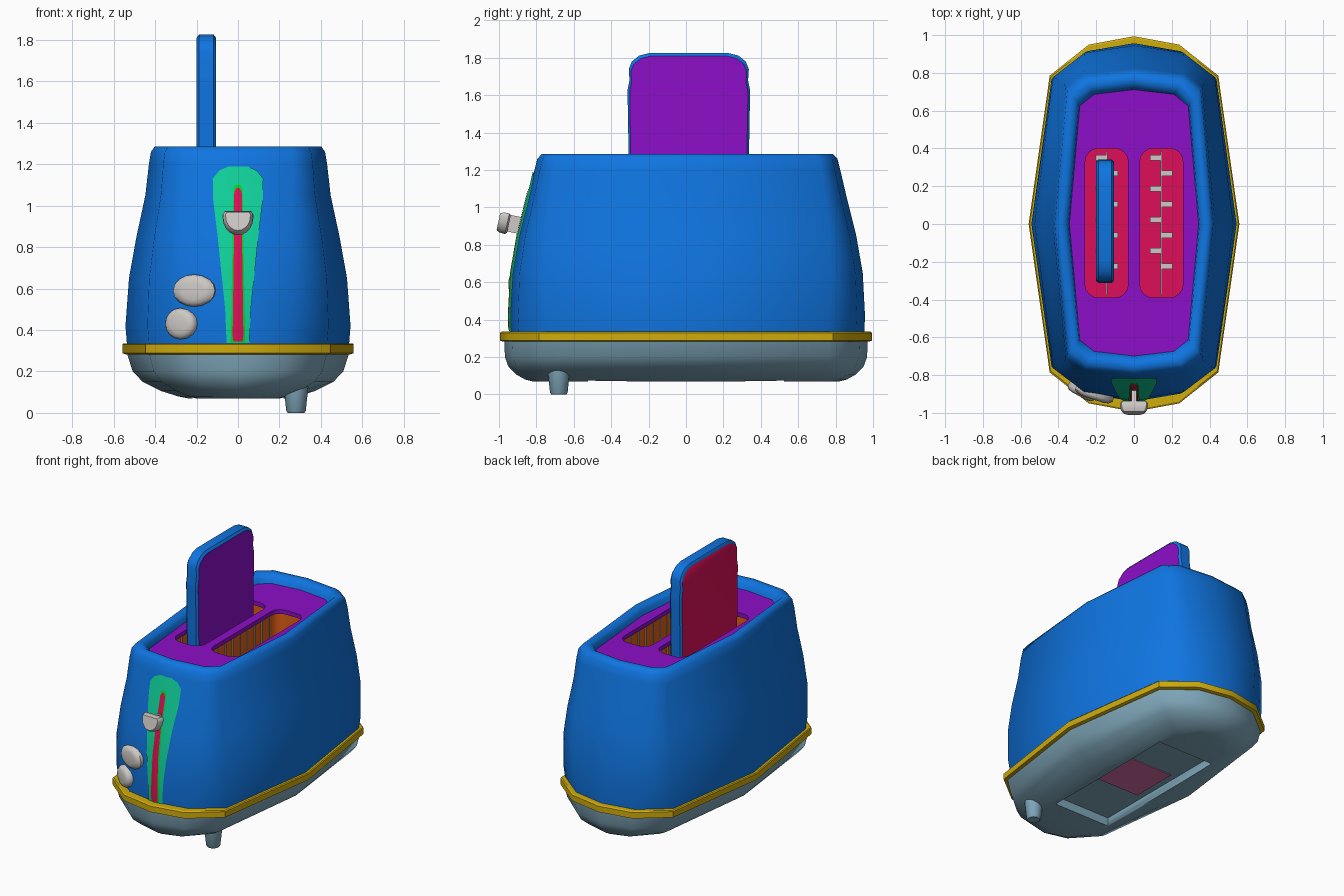
import bpy, bmesh, math
from mathutils import Matrix, Vector

if "Cube" in bpy.data.objects:
    bpy.data.objects.remove(bpy.data.objects["Cube"])


def material(name, r, g, b):
    lin = [((c / 255 + 0.055) / 1.055) ** 2.4 if c > 10 else c / 3294 for c in (r, g, b)] + [1]
    m = bpy.data.materials.new(name)
    m.use_nodes = True
    m.diffuse_color = lin
    m.node_tree.nodes["Principled BSDF"].inputs["Base Color"].default_value = lin
    return m


blue = material("blue", 15, 117, 225)
purple = material("purple", 140, 14, 200)
yellow = material("yellow", 208, 172, 12)
slate = material("grey_blue", 127, 167, 186)
teal = material("teal", 16, 210, 155)
green = material("green", 10, 210, 25)
crimson = material("crimson", 222, 15, 88)
silver = material("silver", 205, 201, 197)
orange = material("orange", 225, 95, 20)
pink = material("pink", 215, 110, 165)


def finish(name, bm, mats, angle=35, rule=None, flip=False):
    bmesh.ops.recalc_face_normals(bm, faces=bm.faces)
    if flip:
        bmesh.ops.reverse_faces(bm, faces=bm.faces)
    if rule:
        bm.normal_update()
        for f in bm.faces:
            f.material_index = rule(f)
    me = bpy.data.meshes.new(name)
    bm.to_mesh(me)
    bm.free()
    ob = bpy.data.objects.new(name, me)
    bpy.context.collection.objects.link(ob)
    for m in mats:
        me.materials.append(m)
    bpy.ops.object.select_all(action="DESELECT")
    bpy.context.view_layer.objects.active = ob
    ob.select_set(True)
    bpy.ops.object.shade_smooth_by_angle(angle=math.radians(angle))
    return ob


def loft(rings, start=True, end=True, closed=True):
    """Skin a list of equally long point rings."""
    bm = bmesh.new()
    rows = [[bm.verts.new(p) for p in r] for r in rings]
    n = len(rows[0])
    for a, b in zip(rows, rows[1:]):
        for i in range(n if closed else n - 1):
            j = (i + 1) % n
            bm.faces.new((a[i], a[j], b[j], b[i]))
    if start:
        bm.faces.new(rows[0])
    if end:
        bm.faces.new(rows[-1])
    return bm


def box(name, size, loc, mat, rot=0):
    bm = bmesh.new()
    mtx = Matrix.Translation(loc) @ Matrix.Rotation(rot, 4, "X") @ Matrix.Diagonal((*size, 1))
    bmesh.ops.create_cube(bm, size=1, matrix=mtx)
    return finish(name, bm, [mat])


# Plan outline: one quadrant, wide at the base and boxier at the rim
LOW = ((0, 1), (.43, .955), (.8, .79), (1, 0))
HIGH = ((0, 1), (.62, .965), (.84, .88), (1, 0))


def quadrant(X, Y, t):
    return [(X * (a[0] + (b[0] - a[0]) * t), Y * (a[1] + (b[1] - a[1]) * t)) for a, b in zip(LOW, HIGH)]


def ring(z, X, Y, t=0, front=1):
    q = quadrant(X, Y, t)
    pts = q + [(x, -y * front) for x, y in q[2::-1]]
    pts += [(-x, -y * front) for x, y in q[1:]] + [(-x, y) for x, y in q[2:0:-1]]
    return [(x, y, z) for x, y in pts]


# Body shell with rolled-in rim
FRONT = .982
SHELL = [(.32, .535, .953), (.42, .543, .957), (.65, .526, .945), (.85, .49, .91),
         (1.05, .447, .86), (1.2, .43, .825), (1.26, .42, .81)]
RIM = [(1.285, .402, .785), (1.285, .372, .75), (1.262, .347, .72), (1.2, .338, .705)]


def blend(z):
    return min(1, max(0, (z - .32) / .9))


finish("body_shell", loft([ring(z, x, y, blend(z), FRONT) for z, x, y in SHELL + RIM], False, False),
       [blue], 65)

# Trim band
finish("trim_band", loft([ring(.282, .54, .975), ring(.288, .558, .994), ring(.33, .558, .994),
                          ring(.336, .552, .985), ring(.336, .5, .92)]), [yellow], 30)

# Base tray with a recess underneath
base = finish("base_tray", loft([ring(.29, .537, .972), ring(.2, .508, .968), ring(.15, .46, .95),
                                 ring(.105, .37, .905), ring(.08, .29, .86), ring(.07, .24, .82)]),
              [slate], 60)
cutter = box("recess_cutter", (.44, 1.05, .12), (0, 0, .07), slate)
cut = base.modifiers.new("recess", "BOOLEAN")
cut.operation, cut.object, cut.solver = "DIFFERENCE", cutter, "EXACT"
bpy.context.view_layer.objects.active = base
bpy.ops.object.modifier_apply(modifier="recess")
bpy.data.objects.remove(cutter)
box("underside_hatch", (.34, .34, .008), (0, 0, .128), pink)

# Single foot
finish("foot", loft([[(.28 + r * math.cos(a * math.tau / 16), -.68 + r * math.sin(a * math.tau / 16), z)
                      for a in range(16)] for r, z in ((.04, 0), (.047, .01), (.06, .13))]), [slate])


# Slotted top plate
def slot(side, grow=0):
    pts, r = [], .07
    for k in range(20):
        c = k // 5
        sx, sy = (1, 1, -1, -1)[c] if c % 2 == 0 else (-1 if c == 1 else 1), (1 if c < 2 else -1)
        a = math.pi / 2 * (c + (k % 5) / 4)
        pts.append((side * .145 + sx * (.114 + grow - r) + r * math.cos(a),
                    .005 + sy * (.395 + grow - r) + r * math.sin(a)))
    return pts


curve = bpy.data.curves.new("top_plate", "CURVE")
curve.dimensions, curve.fill_mode, curve.extrude = "2D", "BOTH", .015
for outline in ([p[:2] for p in ring(0, .346, .712, 1, FRONT)], slot(-1), slot(1)):
    sp = curve.splines.new("POLY")
    sp.points.add(len(outline) - 1)
    for p, (x, y) in zip(sp.points, outline):
        p.co = (x, y, 0, 1)
    sp.use_cyclic_u = True
plate = bpy.data.objects.new("top_plate", curve)
plate.location.z = 1.212
curve.materials.append(purple)
bpy.context.collection.objects.link(plate)
bpy.ops.object.select_all(action="DESELECT")
bpy.context.view_layer.objects.active = plate
plate.select_set(True)
bpy.ops.object.convert(target="MESH")

# Slot wells with heating wires
for side, label in ((-1, "right"), (1, "left")):
    well = loft([[(x, y, z) for x, y in slot(side, .012)] for z in (.5, 1.2)], True, False)
    finish(label + "_well", well, [orange, crimson], 35, lambda f: int(abs(f.normal.z) > .9), True)
    cx = side * .145
    box(label + "_element_bar", (.008, .76, .01), (cx, .005, .53), silver)
    for i in range(8):
        y = .35 - i * .082
        box(label + "_element_tab", (.06, .03, .01), (cx + (.03 if i % 2 else -.03), y, .53), silver)
        for s in (-1, 1):
            box(label + "_wall_wire", (.006, .008, .68), (cx + s * .122, y - .03, .86), silver)

# Bread slice: crust edge, two coloured faces
half = [(.315, .9), (.327, 1.58), (.327, 1.63), (.317, 1.68), (.321, 1.74), (.305, 1.78), (.265, 1.812), (.21, 1.826)]
loop = [(y + .015, z) for y, z in half] + [(.015 - y, z) for y, z in half[::-1]]


def slice_ring(x, k):
    return [(x, .015 + (y - .015) * k, 1.36 + (z - 1.36) * k) for y, z in loop]


finish("bread_slice", loft([slice_ring(-.2, .965), slice_ring(-.188, 1), slice_ring(-.118, 1),
                            slice_ring(-.105, .965)]), [blue, purple, crimson], 35,
       lambda f: 1 if f.normal.x > .95 else 2 if f.normal.x < -.95 else 0)


# Thin front strips that follow the shell
def shell_y(x, z):
    for (z0, X0, Y0), (z1, X1, Y1) in zip(SHELL, SHELL[1:]):
        if z <= z1:
            k = (z - z0) / (z1 - z0)
            a, b = quadrant(X0, Y0, blend(z0))[1], quadrant(X1, Y1, blend(z1))[1]
            Y, px, py = Y0 + (Y1 - Y0) * k, a[0] + (b[0] - a[0]) * k, a[1] + (b[1] - a[1]) * k
            return -FRONT * (Y + (py - Y) * abs(x) / px)


def strip(name, rows, lift, mat):
    zs = sorted({z for z, w in rows} | {r[0] for r in SHELL if rows[0][0] < r[0] < rows[-1][0]})
    grid = []
    for z in zs:
        for (z0, w0), (z1, w1) in zip(rows, rows[1:]):
            if z0 <= z <= z1:
                w = w0 + (w1 - w0) * (z - z0) / (z1 - z0)
        grid.append([(x, shell_y(x, z) - lift, z) for x in (-w, 0, w)])
    finish(name, loft(grid, False, False, False), [mat], 60)


strip("lever_panel", [(.337, .055), (.5, .062), (.85, .098), (1.03, .12), (1.13, .122), (1.17, .09), (1.19, .045)],
      .007, teal)
strip("lever_track_border", [(.34, .034), (.45, .033), (.9, .025), (1.08, .022), (1.1, .01)], .010, green)
strip("lever_track", [(.345, .022), (.37, .026), (.8, .02), (1.06, .019), (1.085, .008)], .013, crimson)

# Lever: thin stem and half-round knob
box("lever_stem", (.024, .12, .09), (0, -.895, .905), silver, math.radians(-12))
tilt = Matrix.Translation((0, -.97, .945)) @ Matrix.Rotation(math.radians(-12), 4, "X")
arc = [(-.066, .028), (.066, .028), (.074, .015)]
arc += [(.074 * math.cos(a * math.pi / 10), -.085 * math.sin(a * math.pi / 10)) for a in range(11)] + [(-.074, .015)]
finish("lever_knob", loft([[tilt @ Vector((x * k, y, -.02 + (z + .02) * k)) for x, z in arc]
                           for y, k in ((-.028, .8), (-.01, .97), (.02, 1), (.03, .85))]), [silver], 40)


# Control buttons
def button(name, loc, rx, rz, turn):
    mtx = Matrix.Translation(loc) @ Matrix.Rotation(math.radians(turn), 4, "Z")
    rings = [[mtx @ Vector((rx * k * math.cos(a * math.tau / 16), y, rz * k * math.sin(a * math.tau / 16)))
              for a in range(16)] for y, k in ((-.03, .55), (-.024, .83), (-.008, 1), (.03, .95))]
    finish(name, loft(rings), [silver], 50)


button("upper_button", (-.21, -.9, .59), .106, .078, -18)
button("lower_button", (-.275, -.885, .43), .083, .076, -28)
